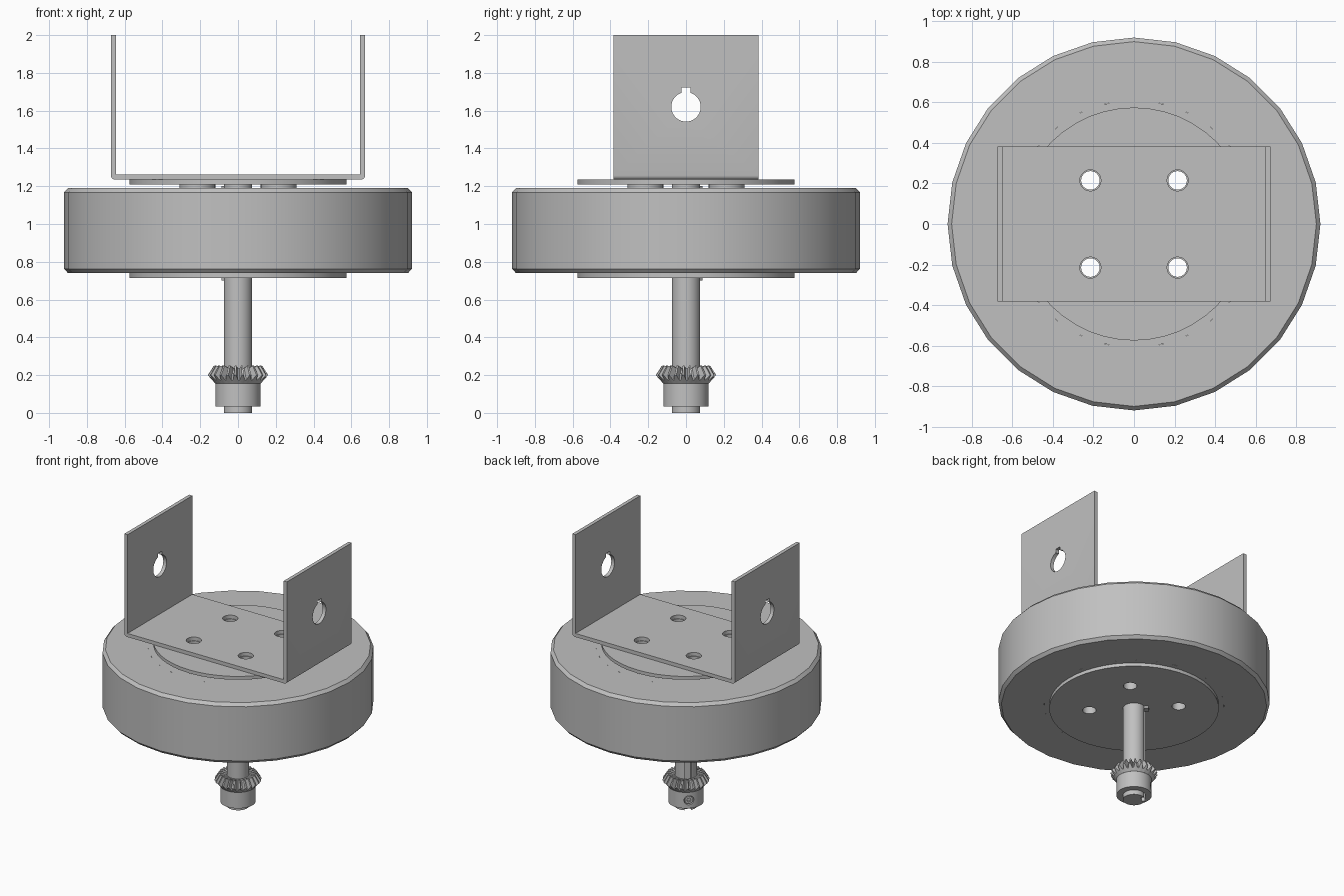
import bpy, bmesh, math
from mathutils import Matrix

if "Cube" in bpy.data.objects:
    bpy.data.objects.remove(bpy.data.objects["Cube"], do_unlink=True)

COLOUR = (0.53, 0.53, 0.53, 1)
grey = bpy.data.materials.new("plain grey")
grey.use_nodes = True
grey.diffuse_color = COLOUR
grey.node_tree.nodes["Principled BSDF"].inputs["Base Color"].default_value = COLOUR


def finish(name, bm):
    bmesh.ops.recalc_face_normals(bm, faces=bm.faces)
    mesh = bpy.data.meshes.new(name)
    bm.to_mesh(mesh)
    bm.free()
    mesh.materials.append(grey)
    ob = bpy.data.objects.new(name, mesh)
    bpy.context.collection.objects.link(ob)
    return ob


def smooth(ob, angle=30):
    bpy.ops.object.select_all(action='DESELECT')
    bpy.context.view_layer.objects.active = ob
    ob.select_set(True)
    bpy.ops.object.shade_smooth_by_angle(angle=math.radians(angle))


def cylinder(name, r, z0, z1, n=48, xy=(0, 0), matrix=None):
    bm = bmesh.new()
    place = matrix or Matrix.Translation((xy[0], xy[1], (z0 + z1) / 2))
    bmesh.ops.create_cone(bm, cap_ends=True, segments=n, radius1=r, radius2=r,
                          depth=z1 - z0, matrix=place)
    return finish(name, bm)


def box(name, size, centre, turn=0):
    bm = bmesh.new()
    bmesh.ops.create_cube(bm, size=1, matrix=Matrix.Rotation(turn, 4, 'Z')
                          @ Matrix.Translation(centre) @ Matrix.Diagonal((*size, 1)))
    return finish(name, bm)


def rings(name, columns):
    """Join closed cross-sections, one per column, into a closed ring."""
    bm = bmesh.new()
    cols = [[bm.verts.new(p) for p in c] for c in columns]
    for a, b in zip(cols, cols[1:] + cols[:1]):
        for i in range(len(a)):
            j = (i + 1) % len(a)
            bm.faces.new((a[i], b[i], b[j], a[j]))
    return finish(name, bm)


def lathe(name, profile, n):
    turns = [2 * math.pi * k / n for k in range(n)]
    return rings(name, [[(r * math.cos(t), r * math.sin(t), z) for r, z in profile]
                        for t in turns])


def cut(ob, cutters):
    """Subtract each cutter, then discard it."""
    for c in cutters:
        c.hide_render = True
        mod = ob.modifiers.new("cut", 'BOOLEAN')
        mod.operation, mod.solver, mod.object = 'DIFFERENCE', 'EXACT', c
        bpy.context.view_layer.objects.active = ob
        bpy.ops.object.modifier_apply(modifier=mod.name)
        bpy.data.objects.remove(c, do_unlink=True)


BOLTS = [(sx * 0.215, sy * 0.215) for sx in (-1, 1) for sy in (-1, 1)]


def drill(ob, r):
    cut(ob, [cylinder("drill", r, 0.5, 1.5, 24, p) for p in BOLTS])


# Wheel: tyre, rim and core
tyre = lathe("tyre", [(0.735, 0.74), (0.9, 0.74), (0.92, 0.762),
                      (0.92, 1.168), (0.9, 1.19), (0.735, 1.19)], 28)
smooth(tyre)
rim = lathe("rim", [(0.61, 0.74), (0.735, 0.74), (0.735, 1.19), (0.61, 1.19)], 28)
smooth(rim)
core = cylinder("wheel_core", 0.61, 0.74, 1.19, 40)

# Flanges and spacers
top_flange = cylinder("top_flange", 0.575, 1.21, 1.235)
bottom_flange = cylinder("bottom_flange", 0.575, 0.715, 0.74)
for part in (core, top_flange, bottom_flange):
    drill(part, 0.046)
    smooth(part)
for p in BOLTS:
    spacer = cylinder("spacer", 0.095, 1.19, 1.21, 32, p)
    cut(spacer, [cylinder("drill", 0.046, 1, 1.4, 24, p)])
    smooth(spacer)

# U-shaped bracket, extruded along y from one outline
half, wall, low, bend = 0.673, 0.027, 1.235, 0.022
corner = [(half - bend + bend * math.sin(a), low + bend - bend * math.cos(a))
          for a in (math.pi / 8 * k for k in range(5))]
right = corner + [(half, 2), (half - wall, 2), (half - wall, low + wall)]
outline = right + [(-x, z) for x, z in reversed(right)]
bm = bmesh.new()
face = bm.faces.new([bm.verts.new((x, -0.383, z)) for x, z in outline])
new = bmesh.ops.extrude_face_region(bm, geom=[face])["geom"]
bmesh.ops.translate(bm, vec=(0, 0.766, 0),
                    verts=[v for v in new if isinstance(v, bmesh.types.BMVert)])
bracket = finish("bracket", bm)
drill(bracket, 0.052)
# Keyed holes through both arms
across = Matrix.Translation((0, 0, 1.62)) @ Matrix.Rotation(math.pi / 2, 4, 'Y')
cut(bracket, [cylinder("bore", 0.078, -1, 1, 40, matrix=across),
              box("slot", (2, 0.046, 0.1), (0, 0, 1.672))])
smooth(bracket)

# Drive shaft with keyway and key
KEY = math.radians(135)
shaft = cylinder("shaft", 0.075, 0, 1.235, 40)
cut(shaft, [box("keyway", (0.06, 0.046, 3), (0.08, 0, 0.5), KEY)])
smooth(shaft)
box("key", (0.05, 0.046, 0.5), (0.075, 0, 0.95), KEY)

# Gear hub with set screw
hub = lathe("gear_hub", [(0.075, 0.035), (0.12, 0.035), (0.12, 0.158), (0.075, 0.158)], 40)


def radial(r):
    return (Matrix.Rotation(KEY, 4, 'Z') @ Matrix.Translation((r, 0, 0.095))
            @ Matrix.Rotation(math.pi / 2, 4, 'Y'))


cut(hub, [cylinder("screw_hole", 0.034, 0, 0.1, 24, matrix=radial(0.12))])
smooth(hub)
screw = cylinder("set_screw", 0.028, 0, 0.045, 24, matrix=radial(0.092))
cut(screw, [cylinder("socket", 0.015, 0, 0.04, 6, matrix=radial(0.12))])
smooth(screw)

# Bevel gear teeth
TEETH = 24
tip = [(0.075, 0.155), (0.12, 0.155), (0.16, 0.2), (0.128, 0.25), (0.075, 0.235)]
root = [(0.075, 0.155), (0.12, 0.155), (0.136, 0.174), (0.102, 0.235), (0.075, 0.235)]
columns = []
for k in range(TEETH):
    for offset, section in ((0, root), (0.25, root), (0.5, tip), (0.75, tip)):
        t = 2 * math.pi * (k + offset) / TEETH
        columns.append([(r * math.cos(t), r * math.sin(t), z) for r, z in section])
rings("bevel_gear", columns)
